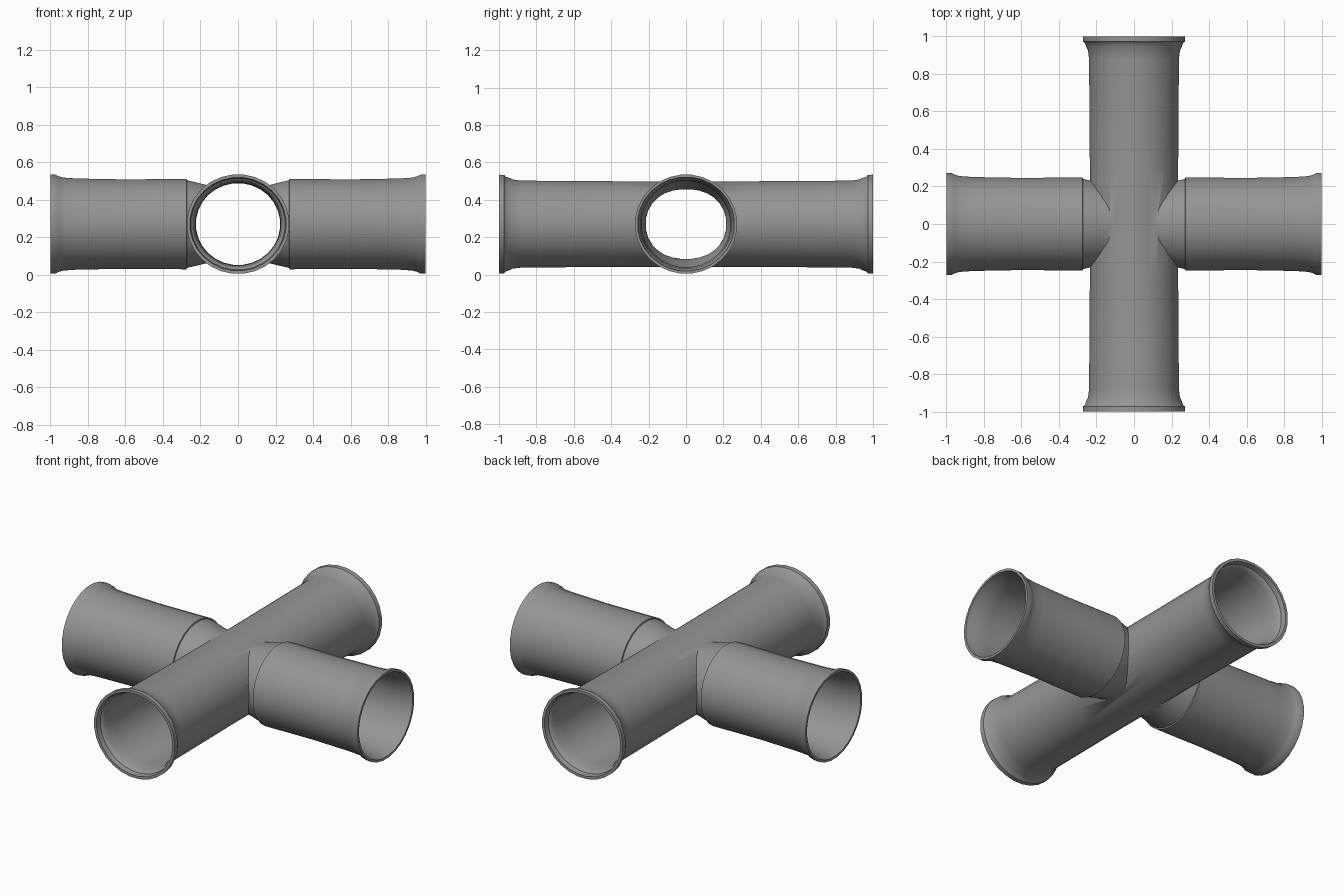
import bpy, bmesh, math
from mathutils import Matrix

if "Cube" in bpy.data.objects:
    bpy.data.objects.remove(bpy.data.objects["Cube"])

SIDES = 28
CENTRE_Z = 0.27
SQUASH = 0.97      # pipes are slightly flattened in height


def revolve(name, half, axis, square=1.0):
    """Closed solid of revolution, mirrored about its middle; half = (distance, radius).
    square < 1 makes the rings near the middle rounded squares."""
    full = [(-d, r) for d, r in reversed(half)] + list(half)
    bm = bmesh.new()
    rings = []
    for d, r in full:
        power = square if abs(d) < 0.2 else 1.0
        ring = []
        for i in range(SIDES):
            a = 2 * math.pi * (i + 0.5) / SIDES
            c, s = math.cos(a), math.sin(a)
            c = math.copysign(abs(c) ** power, c)
            s = math.copysign(abs(s) ** power, s)
            ring.append(bm.verts.new((d, r * c, r * s * SQUASH)))
        rings.append(ring)
    for a, b in zip(rings, rings[1:]):
        for i in range(SIDES):
            j = (i + 1) % SIDES
            bm.faces.new((a[i], a[j], b[j], b[i]))
    bm.faces.new(rings[0])
    bm.faces.new(rings[-1])
    if axis == 'Y':
        bmesh.ops.rotate(bm, verts=bm.verts, matrix=Matrix.Rotation(math.pi / 2, 3, 'Z'))
    bmesh.ops.translate(bm, verts=bm.verts, vec=(0, 0, CENTRE_Z))
    bmesh.ops.recalc_face_normals(bm, faces=bm.faces)
    me = bpy.data.meshes.new(name)
    bm.to_mesh(me)
    bm.free()
    ob = bpy.data.objects.new(name, me)
    bpy.context.collection.objects.link(ob)
    return ob


def combine(target, other, operation):
    mod = target.modifiers.new(operation.lower(), 'BOOLEAN')
    mod.operation = operation
    mod.solver = 'EXACT'
    mod.object = other
    bpy.context.view_layer.objects.active = target
    bpy.ops.object.modifier_apply(modifier=mod.name)
    bpy.data.objects.remove(other)


# Main pipe along y with stepped flared rims
body = revolve("pipe_cross", [
    (0.3, 0.237), (0.88, 0.241), (0.925, 0.247), (0.945, 0.257),
    (0.965, 0.263), (0.972, 0.273), (1.0, 0.274)], 'Y')

# Branch pipes along x: tapered necks, socket step, flared rims
branch = revolve("branch_pipe", [
    (0.05, 0.200), (0.12, 0.209), (0.17, 0.217), (0.22, 0.230), (0.272, 0.242),
    (0.274, 0.250), (0.6, 0.247), (0.86, 0.252), (0.93, 0.257),
    (0.955, 0.264), (0.972, 0.273), (1.0, 0.274)], 'X')
combine(body, branch, 'UNION')

# Hollow bores, opening out toward the rims
main_bore = revolve("main_bore", [
    (0.3, 0.225), (0.88, 0.228), (0.94, 0.236), (0.965, 0.244),
    (0.97, 0.252), (0.995, 0.256), (1.02, 0.262)], 'Y')
combine(body, main_bore, 'DIFFERENCE')
branch_bore = revolve("branch_bore", [
    (0.03, 0.188), (0.12, 0.193), (0.17, 0.202), (0.27, 0.229), (0.29, 0.236),
    (0.86, 0.239), (0.94, 0.246), (0.97, 0.256), (1.02, 0.262)], 'X', 0.9)
combine(body, branch_bore, 'DIFFERENCE')

# Dark grey finish
grey = bpy.data.materials.new("dark_grey")
grey.diffuse_color = (0.3, 0.3, 0.3, 1)
grey.use_nodes = True
grey.node_tree.nodes["Principled BSDF"].inputs["Base Color"].default_value = grey.diffuse_color
body.data.materials.clear()
body.data.materials.append(grey)
for p in body.data.polygons:
    p.material_index = 0

# Smooth shading: soft hub, crisp rims and socket steps
bpy.ops.object.select_all(action='DESELECT')
body.select_set(True)
bpy.context.view_layer.objects.active = body
bpy.ops.object.shade_smooth_by_angle(angle=math.radians(45))
